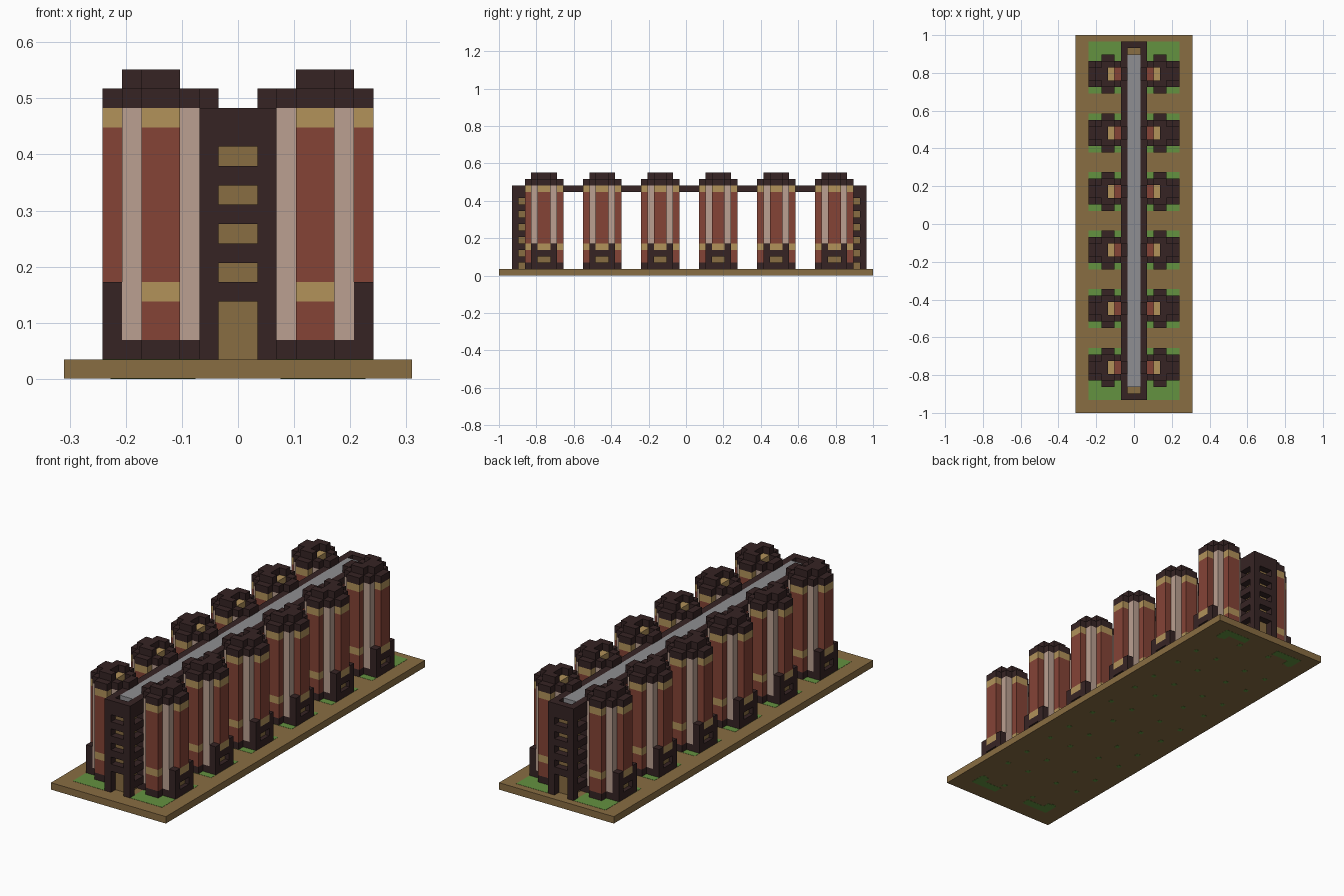
import bpy
import bmesh
from mathutils import Matrix, Vector

cube = bpy.data.objects.get("Cube")
if cube:
    bpy.data.objects.remove(cube)

U = 1 / 29                                   # size of one building block
TOWERS = [-25 + 9 * i for i in range(6)]     # front edge of each tower


def material(name, rgb):
    col = [(c / 255 / 12.92 if c < 11 else ((c / 255 + 0.055) / 1.055) ** 2.4) for c in rgb] + [1]
    m = bpy.data.materials.new(name)
    m.use_nodes = True
    m.diffuse_color = col
    bsdf = m.node_tree.nodes["Principled BSDF"]
    bsdf.inputs["Base Color"].default_value = col
    bsdf.inputs["Roughness"].default_value = 0.9
    return m


brown = material("earth brown", (137, 109, 66))
green = material("grass green", (100, 146, 64))
dark = material("dark brick", (54, 36, 36))
red = material("red brick", (133, 67, 54))
tan = material("tan stone", (178, 146, 90))
pink = material("pale pink stone", (187, 160, 145))
grey = material("roof grey", (143, 143, 146))


def build(name, mat, boxes):
    """One object from boxes given as (x0, x1, y0, y1, z0, z1) in blocks."""
    bm = bmesh.new()
    for x0, x1, y0, y1, z0, z1 in boxes:
        mid = Vector((x0 + x1, y0 + y1, z0 + z1)) * U / 2
        size = Vector((x1 - x0, y1 - y0, z1 - z0)) * U
        bmesh.ops.create_cube(bm, size=1, matrix=Matrix.Translation(mid) @ Matrix.Diagonal(size.to_4d()))
    mesh = bpy.data.meshes.new(name)
    bm.to_mesh(mesh)
    bm.free()
    mesh.materials.append(mat)
    obj = bpy.data.objects.new(name, mesh)
    bpy.context.collection.objects.link(obj)
    return obj


def mirror_x(boxes):
    return boxes + [(-b, -a, *rest) for a, b, *rest in boxes]


def at_towers(boxes):
    return mirror_x([(a, b, c + y, d + y, e, f) for y in TOWERS for a, b, c, d, e, f in boxes])


def both_ends(boxes):
    return boxes + [(a, b, 1 - d, 1 - c, e, f) for a, b, c, d, e, f in boxes]


# Ground slab and lawns
build("ground_slab", brown, [(-9, 9, -29, 29, 0.02, 1)])
build("tower_lawns", green, at_towers([(2, 7, 0, 6, 0.98, 1.03)]))
build("end_lawns", green, mirror_x(both_ends([(2, 7, -27, -25, 0.98, 1.03)])))
build("underside_lawns", green, mirror_x(both_ends([(2.4, 6.6, -26.6, -25.4, 0, 0.05),
                                                    (5.2, 6.6, -25.4, -24.4, 0, 0.05)])))
build("underside_spots", green, at_towers([(x, x + 0.6, y, y + 0.6, 0, 0.05)
                                           for x in (2.2, 5.8) for y in (0.2, 5.2)]))


# Tower shafts: square core with crossing arms in coloured bands
def cross(z0, z1, outer=7):
    return [(1, outer, 2, 4, z0, z1), (3, 5, 0, 6, z0, z1)]


build("tower_footings", dark, at_towers([(2, 6, 1, 5, 1, 2)] + cross(1, 2, 6)))
build("tower_corner_pillars", pink, at_towers([(2, 6, 1, 5, 2, 14)]))
build("tower_brick_panels", red, at_towers(cross(2, 4, 6) + cross(5, 13)))
build("tower_stone_bands", tan, at_towers(cross(4, 5) + cross(13, 14)))

# Tower porches with a recessed window
build("porches", dark, at_towers([(6, 7, 1, 2, 1, 5), (6, 7, 4, 5, 1, 5),
                                  (6, 7, 2, 4, 1, 2), (6, 7, 2, 4, 3, 4)]))
build("porch_windows", brown, at_towers([(6, 6.4, 2, 4, 2, 3)]))

# Tower caps and stepped crowns, open towards the roof walk
build("tower_caps", dark, at_towers([(2, 6, 1, 2, 14, 15), (2, 6, 4, 5, 14, 15),
                                     (4, 7, 2, 4, 14, 15), (1, 2, 2, 4, 14, 15),
                                     (3, 5, 0, 1, 14, 15), (3, 5, 5, 6, 14, 15)]))
build("tower_crowns", dark, at_towers([(3, 5, 1, 2, 15, 16), (3, 5, 4, 5, 15, 16),
                                       (4, 6, 2, 4, 15, 16)]))
build("crown_niches", tan, at_towers([(3, 4, 2, 4, 14, 15)]))
build("crown_niche_floors", red, at_towers([(2, 3, 2, 4, 14, 14.2)]))

# Roof walk joining the towers
build("roof_walk_rims", dark, mirror_x([(1, 2, -27, 28, 13, 14)])
      + both_ends([(-1, 1, -27, -26, 13, 14)]))
build("roof_walk", grey, [(-1, 1, -25, 26, 13.2, 14)])
build("roof_walk_soffit", dark, [(-1, 1, -25, 26, 13, 13.2)])

# End blocks: corner posts, floor beams and a recessed core
posts = mirror_x([(1, 2, -27, -26, 1, 13), (1, 2, -24, -23, 1, 13)])
front_beams = [(-1, 1, -27, -26, z, z + 1) for z in range(4, 13, 2)]
side_beams = mirror_x([(1, 2, -26, -24, z, z + 1) for z in range(2, 13, 2)])
build("end_block_frames", dark, both_ends(posts + front_beams + side_beams))
build("end_block_cores", brown, both_ends([(-1, 1, -26, -24, 1, 13)]))
build("end_block_back_walls", dark, both_ends([(-1, 1, -24, -23, 1, 13)]))
